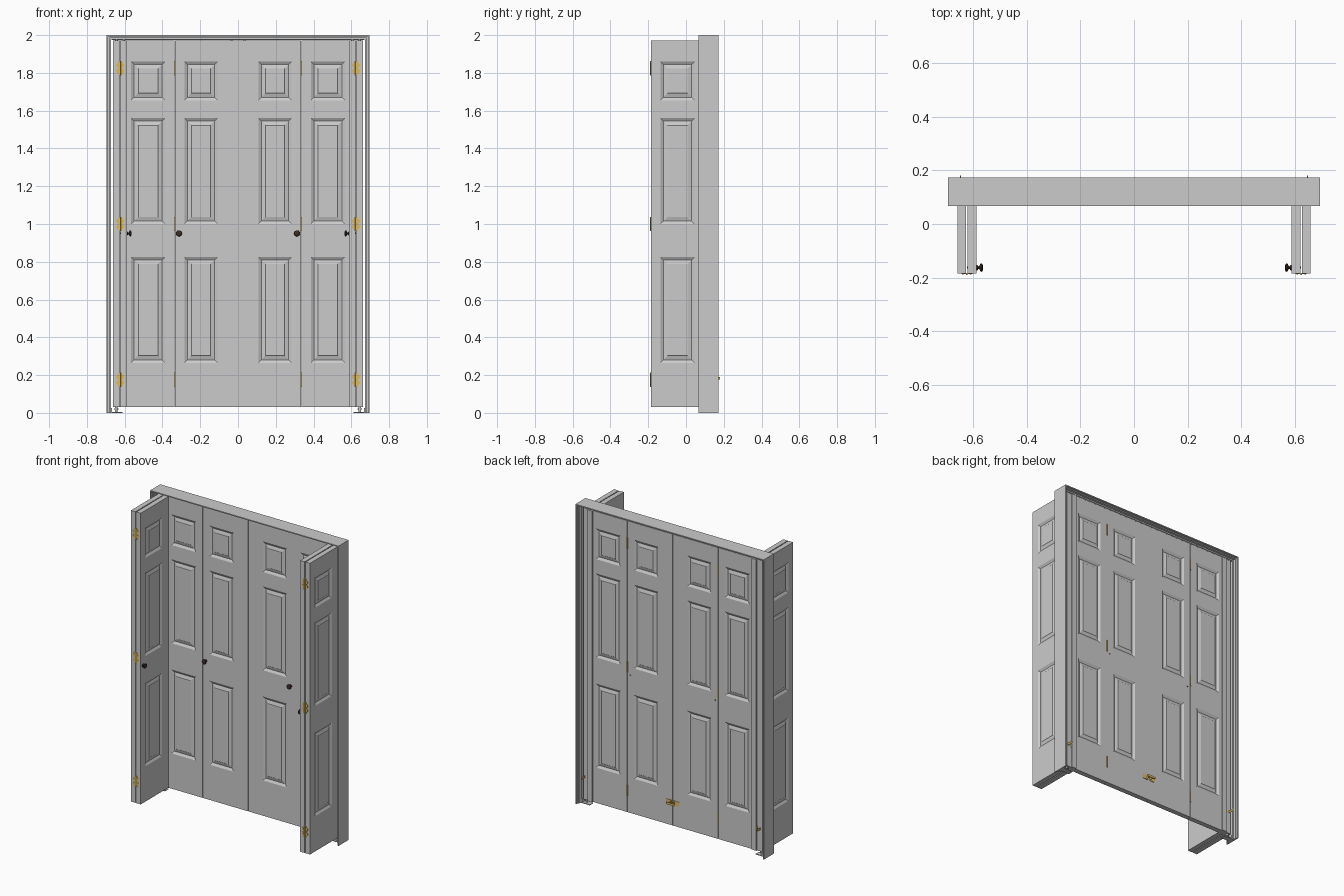
import bpy, bmesh, math
from mathutils import Matrix, Vector

if "Cube" in bpy.data.objects:
    bpy.data.objects.remove(bpy.data.objects["Cube"])

T = 0.033                  # leaf thickness
Z0, Z1 = 0.03, 1.972       # leaf bottom and top
HINGE_X, BACK_Y = 0.335, 0.140
FOLD_Y, FOLD_X, GAP = -0.185, 0.6245, 0.003
ROWS = [0.265, 0.825, 1.0, 1.56, 1.655, 1.86]
HINGE_Z = (0.175, 1.0, 1.825)


def material(name, rgb):
    m = bpy.data.materials.new(name)
    m.diffuse_color = (*rgb, 1)
    m.use_nodes = True
    m.node_tree.nodes["Principled BSDF"].inputs["Base Color"].default_value = m.diffuse_color
    return m


brass = material("brass", (0.72, 0.50, 0.12))
bronze = material("dark_bronze", (0.05, 0.025, 0.02))


def finish(name, bm, mtx=None, mat=None, smooth=False):
    if mtx:
        bm.transform(mtx)
    bmesh.ops.recalc_face_normals(bm, faces=bm.faces[:])
    me = bpy.data.meshes.new(name)
    bm.to_mesh(me)
    bm.free()
    ob = bpy.data.objects.new(name, me)
    bpy.context.collection.objects.link(ob)
    if mat:
        me.materials.append(mat)
    if smooth:
        bpy.context.view_layer.objects.active = ob
        ob.select_set(True)
        bpy.ops.object.shade_smooth_by_angle(angle=math.radians(40))
        ob.select_set(False)
    return ob


def add_box(bm, lo, hi):
    lo, hi = Vector(lo), Vector(hi)
    bmesh.ops.create_cube(bm, size=1, matrix=Matrix.Translation((lo + hi) / 2)
                          @ Matrix.Diagonal((*(hi - lo), 1)))


def add_rod(bm, c, r, length, axis='Z', seg=12):
    rot = {'Z': Matrix(), 'Y': Matrix.Rotation(math.pi / 2, 4, 'X'),
           'X': Matrix.Rotation(math.pi / 2, 4, 'Y')}[axis]
    bmesh.ops.create_cone(bm, cap_ends=True, segments=seg, radius1=r, radius2=r,
                          depth=length, matrix=Matrix.Translation(c) @ rot)


def placement(origin, u, n):
    # local x runs away from the hinge, local y is the front normal
    m = Matrix((u, n, (0, 0, 1))).transposed().to_4x4()
    return Matrix.Translation(origin) @ m


def leaf(name, width, p0, p1, mtx):
    # panelled slab: grid faces on both sides, panels inset into mouldings
    bm = bmesh.new()
    us, zs = [0, p0, p1, width], [Z0, *ROWS, Z1]
    panels = []
    for y in (0, T):
        g = [[bm.verts.new((u, y, z)) for z in zs] for u in us]
        for i in range(3):
            for j in range(len(zs) - 1):
                q = [g[i][j], g[i + 1][j], g[i + 1][j + 1], g[i][j + 1]]
                f = bm.faces.new(q if y == 0 else q[::-1])
                if i == 1 and j % 2:
                    panels.append(f)
    edges = [e for e in bm.edges if e.is_boundary]
    bmesh.ops.bridge_loops(bm, edges=edges)
    bm.normal_update()
    bmesh.ops.recalc_face_normals(bm, faces=bm.faces[:])
    for thick, depth in ((0.012, -0.007), (0.004, -0.002), (0.020, 0.006), (0.002, 0.002)):
        bmesh.ops.inset_individual(bm, faces=panels, thickness=thick, depth=depth,
                                   use_even_offset=True)
    finish(name, bm, mtx)


def knob(name, mtx):
    # turned knob with foot, neck and head
    prof = [(0, 0), (.010, 0), (.010, .003), (.005, .007), (.005, .010),
            (.012, .013), (.016, .017), (.015, .021), (.009, .024), (0, .025)]
    bm = bmesh.new()
    vs = [bm.verts.new((r, h, 0)) for r, h in prof]
    es = [bm.edges.new(p) for p in zip(vs, vs[1:])]
    bmesh.ops.spin(bm, geom=vs + es, cent=(0, 0, 0), axis=(0, 1, 0),
                   angle=2 * math.pi, steps=20)
    bmesh.ops.remove_doubles(bm, verts=bm.verts[:], dist=1e-5)
    bm.transform(Matrix.Translation((0.022, T, 0.95)))
    add_rod(bm, (0.022, -0.001, 0.95), 0.004, 0.003, 'Y')
    finish(name, bm, mtx, bronze, True)


def aligner(name, width, mtx):
    # brass guide on the back of the leading edge
    bm = bmesh.new()
    add_box(bm, (width - 0.045, -0.003, 0.168), (width - 0.005, 0, 0.198))
    add_box(bm, (width - 0.012, -0.025, 0.176), (width - 0.008, -0.002, 0.190))
    add_box(bm, (width - 0.012, -0.028, 0.176), (width + 0.033, -0.025, 0.190))
    finish(name, bm, mtx, brass)


def pin(name, u, mtx):
    # top guide pin
    bm = bmesh.new()
    add_rod(bm, (u, T / 2, Z1 + 0.004), 0.006, 0.010)
    finish(name, bm, mtx)


# stepped frame, swept up one leg, across the head and down the other
half = [(0, .067), (.007, .067), (.007, .080), (.014, .080), (.014, .096), (.023, .096)]
prof = half + [(i, 0.24 - y) for i, y in half[::-1]]
bm = bmesh.new()
rings = []
for sx, top in ((-1, 0), (-1, 1), (1, 1), (1, 0)):
    rings.append([bm.verts.new((sx * (0.695 - i), y, (2 - i) * top)) for i, y in prof])
n = len(prof)
for a, b in zip(rings, rings[1:]):
    for k in range(n):
        bm.faces.new((a[k], a[(k + 1) % n], b[(k + 1) % n], b[k]))
bm.faces.new(rings[0])
bm.faces.new(rings[-1][::-1])
finish("door_frame", bm)

# head track in which the guide pins run
bm = bmesh.new()
for y in (0.107, 0.136):
    add_box(bm, (-0.668, y, 1.973), (0.668, y + 0.003, 1.978))
finish("head_track", bm)

for s, side in ((-1, "left"), (1, "right")):
    closed_o = (s * HINGE_X, BACK_Y, 0)
    sets = {
        "closed": (placement(closed_o, (s, 0, 0), (0, -1, 0)),
                   placement(closed_o, (-s, 0, 0), (0, -1, 0))),
        "folded": (placement((s * (FOLD_X + GAP), FOLD_Y, 0), (0, 1, 0), (s, 0, 0)),
                   placement((s * (FOLD_X - GAP), FOLD_Y, 0), (0, 1, 0), (-s, 0, 0))),
    }
    for state, (outer, inner) in sets.items():
        tag = f"{side}_{state}"
        off = Matrix.Translation((0.001 if state == "closed" else 0, 0, 0))
        leaf(f"outer_leaf_{tag}", 0.322, 0.050, 0.230, outer @ off)
        leaf(f"inner_leaf_{tag}", 0.333, 0.050, 0.226, inner @ off)
        knob(f"knob_{tag}", inner)
        aligner(f"aligner_{tag}", 0.333, inner)
        pin(f"guide_pin_{tag}", 0.30, inner)
        pin(f"top_pivot_{tag}", 0.305, outer)

    # hinges: open butterfly plates on the folded pair, knuckles on the closed pair
    half_plate = [(0, -.037), (.008, -.037), (.013, -.026), (.021, -.022), (.021, -.008),
                  (.013, -.005), (.013, .005), (.021, .008), (.021, .022),
                  (.013, .026), (.008, .037), (0, .037)]
    for k, z in enumerate(HINGE_Z):
        bm = bmesh.new()
        for d in (-1, 1):
            f = bm.faces.new([bm.verts.new((s * FOLD_X + d * x, FOLD_Y, z + h))
                              for x, h in half_plate])
            ext = bmesh.ops.extrude_face_region(bm, geom=[f])["geom"]
            bmesh.ops.translate(bm, vec=(0, -0.002, 0),
                                verts=[v for v in ext if isinstance(v, bmesh.types.BMVert)])
            for h in (-.015, .015):
                add_rod(bm, (s * FOLD_X + d * 0.015, FOLD_Y - 0.002, z + h), 0.003, 0.002, 'Y', 8)
        add_rod(bm, (s * FOLD_X, FOLD_Y - 0.002, z), 0.004, 0.076)
        finish(f"folded_hinge_{side}_{k}", bm, None, brass)
        bm = bmesh.new()
        add_rod(bm, (s * HINGE_X, BACK_Y + 0.002, z), 0.004, 0.076)
        finish(f"closed_hinge_{side}_{k}", bm, None, brass, True)

    # floor bracket with pivot
    bm = bmesh.new()
    xs = sorted((s * 0.612, s * 0.672))
    add_box(bm, (xs[0], 0.105, 0), (xs[1], 0.140, 0.005))
    xs = sorted((s * 0.668, s * 0.672))
    add_box(bm, (xs[0], 0.105, 0), (xs[1], 0.140, 0.026))
    add_rod(bm, (s * 0.645, 0.1225, 0.016), 0.006, 0.032)
    add_rod(bm, (s * 0.645, 0.1225, 0.020), 0.012, 0.006)
    finish(f"floor_bracket_{side}", bm)
